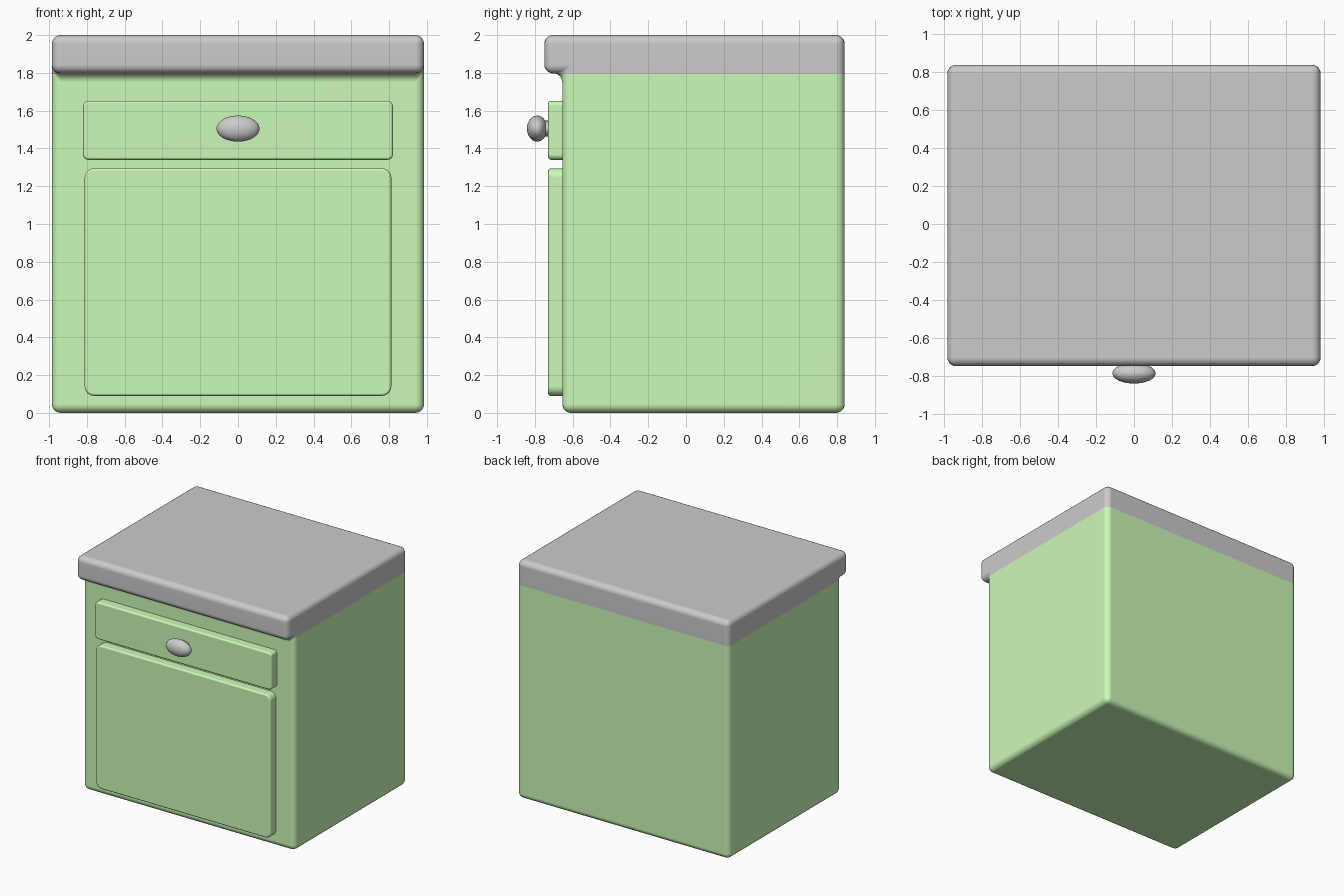
import bpy, bmesh, math
from mathutils import Matrix

if "Cube" in bpy.data.objects:
    bpy.data.objects.remove(bpy.data.objects["Cube"])

green = bpy.data.materials.new("green_paint")
green.diffuse_color = (0.60, 0.95, 0.48, 1)
green.use_nodes = True
green.node_tree.nodes["Principled BSDF"].inputs["Base Color"].default_value = green.diffuse_color


def finish(name, bm, mat=None, weighted=True):
    bmesh.ops.recalc_face_normals(bm, faces=bm.faces[:])
    me = bpy.data.meshes.new(name)
    bm.to_mesh(me)
    bm.free()
    ob = bpy.data.objects.new(name, me)
    bpy.context.collection.objects.link(ob)
    if mat:
        me.materials.append(mat)
    bpy.ops.object.select_all(action='DESELECT')
    bpy.context.view_layer.objects.active = ob
    ob.select_set(True)
    bpy.ops.object.shade_smooth_by_angle(angle=math.radians(50))
    if weighted:
        mod = ob.modifiers.new("weighted", 'WEIGHTED_NORMAL')
        mod.keep_sharp = True
    return ob


def bevel(bm, edges, offset, segments=4):
    bmesh.ops.bevel(bm, geom=edges, offset=offset, offset_type='OFFSET',
                    segments=segments, profile=0.5, affect='EDGES')


def cabinet_shell(name, keep_top, mat=None):
    """Rounded side profile swept across x, cut at the countertop seam."""
    profile = [(-0.655, 0), (0.84, 0), (0.84, 2), (-0.75, 2), (-0.75, 1.797), (-0.655, 1.797)]
    bm = bmesh.new()
    face = bm.faces.new([bm.verts.new((-0.985, y, z)) for y, z in profile])
    ext = bmesh.ops.extrude_face_region(bm, geom=[face], use_keep_orig=True)
    moved = [g for g in ext["geom"] if isinstance(g, bmesh.types.BMVert)]
    bmesh.ops.translate(bm, verts=moved, vec=(1.97, 0, 0))
    bmesh.ops.recalc_face_normals(bm, faces=bm.faces[:])
    bevel(bm, bm.edges[:], 0.046, 5)
    bmesh.ops.bisect_plane(bm, geom=bm.verts[:] + bm.edges[:] + bm.faces[:],
                           plane_co=(0, 0, 1.795), plane_no=(0, 0, 1),
                           clear_inner=keep_top, clear_outer=not keep_top)
    return finish(name, bm, mat)


def front_panel(name, half_w, z0, z1, corner):
    """Raised slab on the front with rounded corners and a softened rim."""
    front, back = -0.73, -0.645
    bm = bmesh.new()
    bmesh.ops.create_cube(bm, size=1, matrix=Matrix.Translation(
        (0, (front + back) / 2, (z0 + z1) / 2)) @ Matrix.Diagonal(
        (2 * half_w, back - front, z1 - z0, 1)))
    bevel(bm, [e for e in bm.edges if abs(e.verts[0].co.y - e.verts[1].co.y) > 0.01], corner)
    bevel(bm, [e for e in bm.edges if all(v.co.y < front + 0.001 for v in e.verts)], 0.014, 3)
    return finish(name, bm, green)


# Cabinet and overhanging top
cabinet_shell("cabinet_body", False, green)
cabinet_shell("countertop", True)

# Drawer and door fronts
front_panel("drawer_front", 0.82, 1.34, 1.652, 0.028)
front_panel("door_front", 0.812, 0.09, 1.295, 0.05)

# Oval drawer knob on a short neck
bm = bmesh.new()
bmesh.ops.create_uvsphere(bm, u_segments=32, v_segments=16, radius=1,
                          matrix=Matrix.Translation((0, -0.788, 1.505))
                          @ Matrix.Diagonal((0.114, 0.054, 0.069, 1)))
finish("drawer_knob", bm, weighted=False)

bm = bmesh.new()
bmesh.ops.create_cone(bm, cap_ends=True, segments=24, radius1=0.042, radius2=0.042, depth=0.06,
                      matrix=Matrix.Translation((0, -0.75, 1.505))
                      @ Matrix.Diagonal((1.6, 1, 1, 1))
                      @ Matrix.Rotation(math.pi / 2, 4, 'X'))
finish("knob_neck", bm, weighted=False)
